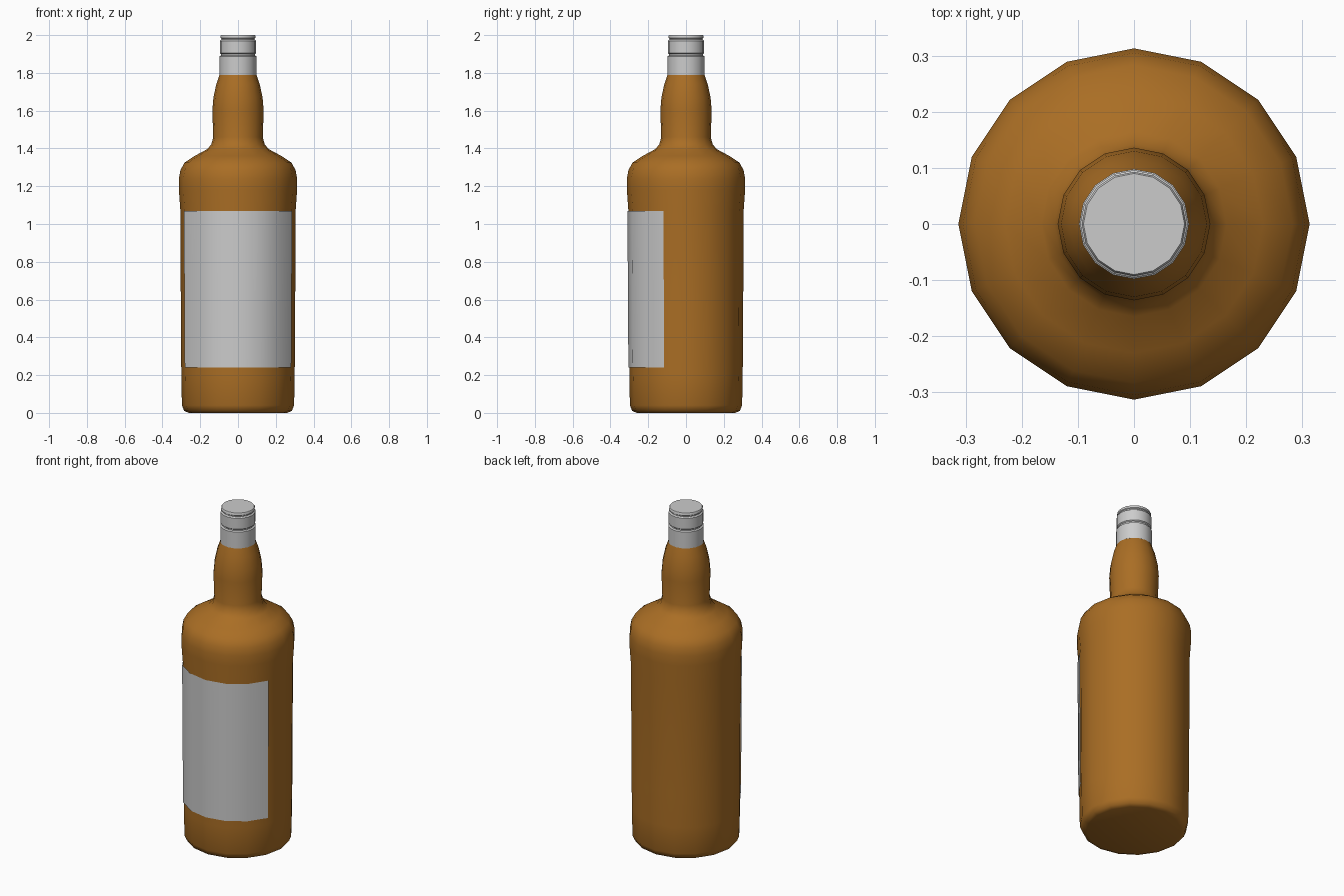
import bpy, bmesh, math

cube = bpy.data.objects.get("Cube")
if cube:
    bpy.data.objects.remove(cube, do_unlink=True)

SIDES = 16


def material(name, color):
    mat = bpy.data.materials.new(name)
    mat.use_nodes = True
    mat.diffuse_color = (*color, 1)
    mat.node_tree.nodes["Principled BSDF"].inputs["Base Color"].default_value = (*color, 1)
    return mat


def lathe(name, profile, mat, first=0, count=SIDES, capped=True, angle=40):
    """Turn (radius, height) points around z, over a number of sides."""
    bm = bmesh.new()
    closed = count == SIDES
    rings = []
    for r, z in profile:
        turns = [math.tau * (first + i) / SIDES for i in range(count if closed else count + 1)]
        rings.append([bm.verts.new((r * math.cos(a), r * math.sin(a), z)) for a in turns])
    for low, high in zip(rings, rings[1:]):
        for i in range(count):
            j = (i + 1) % len(low)
            bm.faces.new((low[i], low[j], high[j], high[i]))
    if capped:
        bm.faces.new(rings[0][::-1])
        bm.faces.new(rings[-1])
    mesh = bpy.data.meshes.new(name)
    bm.to_mesh(mesh)
    bm.free()
    mesh.materials.append(mat)
    obj = bpy.data.objects.new(name, mesh)
    bpy.context.collection.objects.link(obj)
    bpy.ops.object.select_all(action='DESELECT')
    obj.select_set(True)
    bpy.context.view_layer.objects.active = obj
    bpy.ops.object.shade_smooth_by_angle(angle=math.radians(angle))
    return obj


amber = material("amber glass", (0.40, 0.155, 0.018))
pale = material("pale grey", (0.6, 0.6, 0.6))

# Glass body: base, slightly flared wall, shoulder and bulged neck
lathe("bottle_body", [
    (0.26, 0), (0.285, 0.01), (0.297, 0.04), (0.3, 0.2), (0.302, 0.4), (0.305, 1.07),
    (0.313, 1.18), (0.313, 1.24), (0.305, 1.285), (0.283, 1.325), (0.23, 1.36),
    (0.165, 1.395), (0.142, 1.42), (0.131, 1.46), (0.136, 1.6), (0.13, 1.67),
    (0.115, 1.74), (0.096, 1.795)], amber, angle=50)

# Stepped screw cap with two grooves
lathe("bottle_cap", [
    (0.098, 1.79), (0.098, 1.888), (0.09, 1.893), (0.09, 1.9), (0.096, 1.905),
    (0.096, 1.97), (0.088, 1.976), (0.088, 1.981), (0.093, 1.985), (0.093, 1.995),
    (0.09, 2.0)], pale, angle=35)

# Front label wrapped over the six front sides
lathe("front_label", [(0.305, 0.24), (0.31, 1.07)], pale, first=9, count=6, capped=False)
